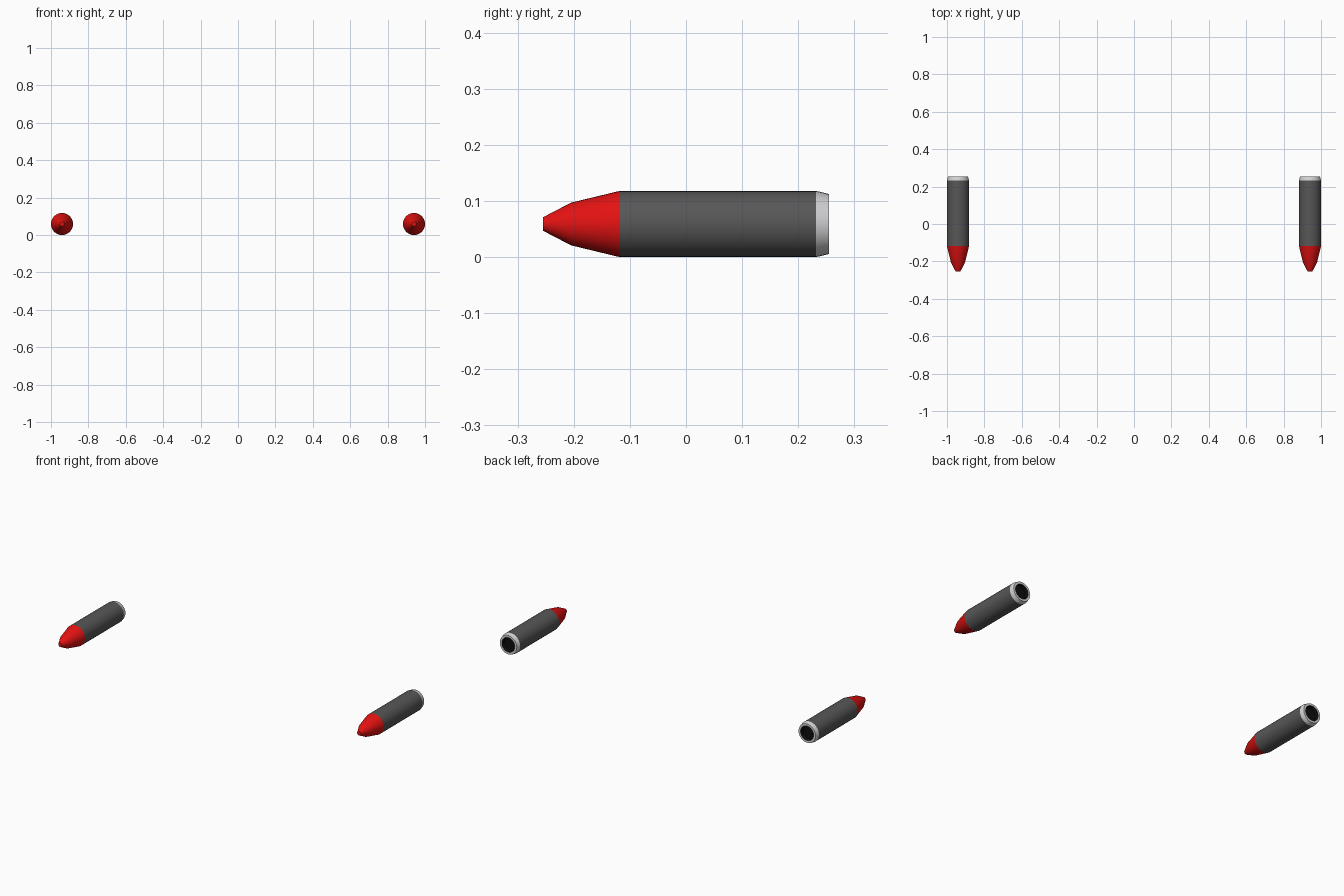
import bpy, bmesh, math

if "Cube" in bpy.data.objects:
    bpy.data.objects.remove(bpy.data.objects["Cube"])

R = 0.059          # pod radius, also the height of its axis
SIDES = 32


def material(name, rgb):
    m = bpy.data.materials.new(name)
    m.diffuse_color = (*rgb, 1)
    m.use_nodes = True
    m.node_tree.nodes["Principled BSDF"].inputs["Base Color"].default_value = m.diffuse_color
    return m


red = material("red", (0.78, 0.006, 0.006))
grey = material("dark grey", (0.095, 0.095, 0.095))
white = material("light grey", (0.66, 0.65, 0.67))
black = material("black", (0.004, 0.004, 0.004))


def lathe(name, profile, mat, cx):
    """Turn a (radius, y) profile, listed front to back, around the pod axis."""
    bm = bmesh.new()
    rings = []
    for r, y in profile:
        if r == 0:
            rings.append([bm.verts.new((0, y, 0))] * SIDES)
        else:
            rings.append([bm.verts.new((r * math.cos(2 * math.pi * k / SIDES), y,
                                        r * math.sin(2 * math.pi * k / SIDES)))
                          for k in range(SIDES)])
    for a, b in zip(rings, rings[1:]):
        for k in range(SIDES):
            n = (k + 1) % SIDES
            corners = list(dict.fromkeys((a[k], b[k], b[n], a[n])))
            bm.faces.new(corners)
    mesh = bpy.data.meshes.new(name)
    bm.to_mesh(mesh)
    bm.free()
    mesh.materials.append(mat)
    ob = bpy.data.objects.new(name, mesh)
    ob.location = (cx, 0, R)
    bpy.context.collection.objects.link(ob)
    bpy.ops.object.select_all(action='DESELECT')
    ob.select_set(True)
    bpy.context.view_layer.objects.active = ob
    bpy.ops.object.shade_smooth_by_angle(angle=math.radians(30))


for side, cx in (("left", -1 + R), ("right", 1 - R)):
    # Tapered nose with a small blunt tip
    lathe(side + "_nose", [(0, -0.255), (0.012, -0.255), (0.038, -0.205), (R, -0.118)], red, cx)
    # Straight casing
    lathe(side + "_casing", [(R, -0.118), (R, 0.232)], grey, cx)
    # Chamfered tail ring
    lathe(side + "_tail_ring", [(R, 0.232), (0.0535, 0.255), (0.041, 0.255)], white, cx)
    # Dark hollow inside the tail
    lathe(side + "_exhaust", [(0.041, 0.255), (0.038, 0.235), (0, 0.235)], black, cx)
